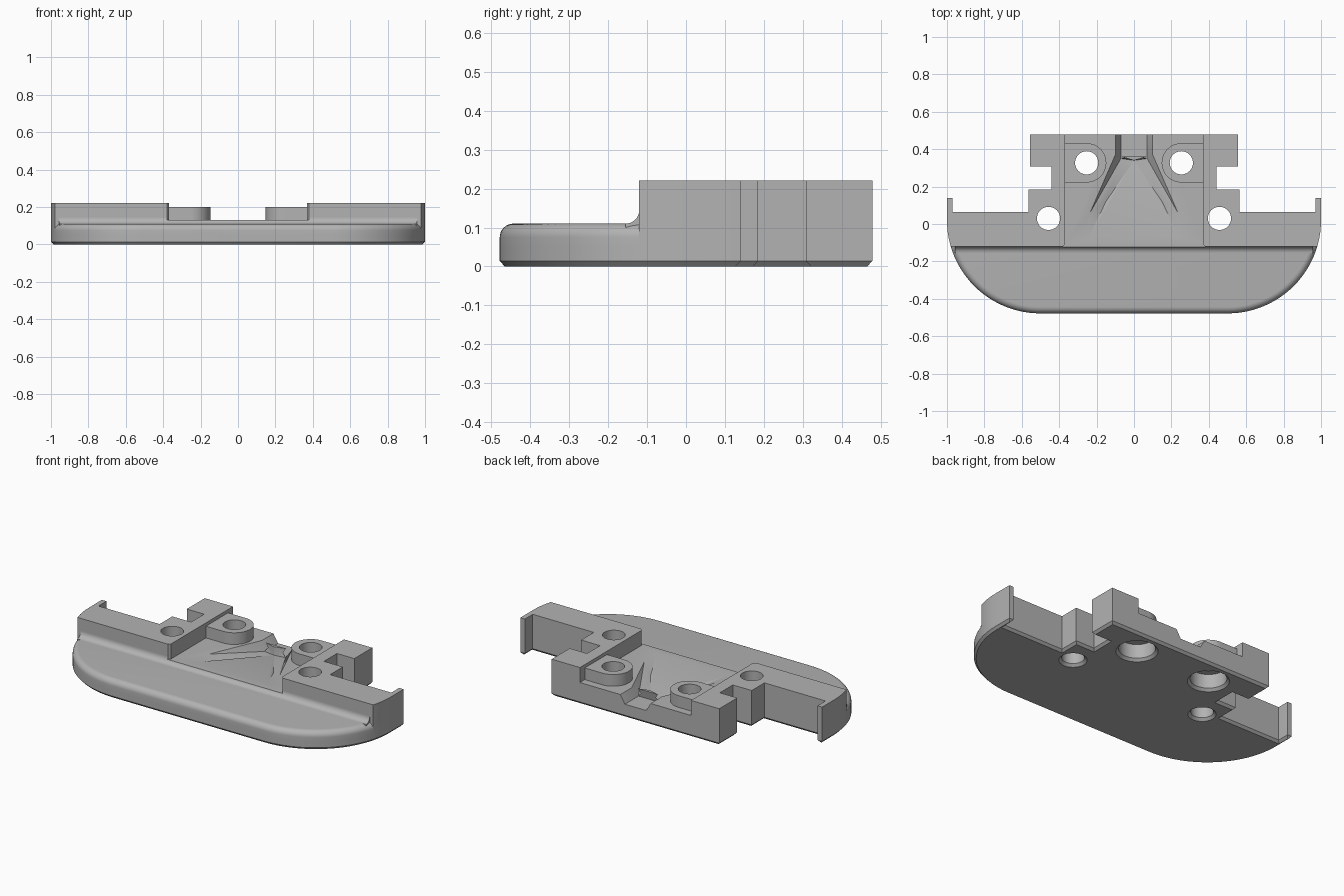
import bpy, bmesh, math
from mathutils import Vector

cube = bpy.data.objects.get("Cube")
if cube:
    bpy.data.objects.remove(cube)

grey = bpy.data.materials.new("plain_grey")
grey.use_nodes = True
grey.diffuse_color = (0.45, 0.45, 0.45, 1)
grey.node_tree.nodes["Principled BSDF"].inputs["Base Color"].default_value = (0.45, 0.45, 0.45, 1)

TOP, FLOOR, DECK, BACK, WALL = 0.22, 0.13, 0.11, 0.478, -0.12


def finish(name, bm):
    bmesh.ops.recalc_face_normals(bm, faces=bm.faces)
    mesh = bpy.data.meshes.new(name)
    bm.to_mesh(mesh)
    bm.free()
    mesh.materials.append(grey)
    obj = bpy.data.objects.new(name, mesh)
    bpy.context.collection.objects.link(obj)
    return obj


def inset(points, d):
    """Move a counter-clockwise outline inwards by d with mitred corners."""
    result = []
    for i, p in enumerate(points):
        p = Vector(p)
        a = (p - Vector(points[i - 1])).normalized()
        b = (Vector(points[(i + 1) % len(points)]) - p).normalized()
        na, nb = Vector((-a.y, a.x)), Vector((-b.y, b.x))
        result.append(p + (na + nb) * d / (1 + na.dot(nb)))
    return result


def stack(name, outline, levels):
    """Solid made of the outline repeated at (inset, height) levels."""
    bm = bmesh.new()
    rings = [[bm.verts.new((p[0], p[1], z)) for p in inset(outline, d)] for d, z in levels]
    for low, high in zip(rings, rings[1:]):
        for i in range(len(low)):
            j = (i + 1) % len(low)
            bm.faces.new((low[i], low[j], high[j], high[i]))
    bm.faces.new(rings[0][::-1])
    bm.faces.new(rings[-1])
    return finish(name, bm)


def hull(name, points):
    bm = bmesh.new()
    verts = [bm.verts.new(p) for p in points]
    out = bmesh.ops.convex_hull(bm, input=verts)
    loose = [v for v in bm.verts if not v.link_faces]
    bmesh.ops.delete(bm, geom=loose, context="VERTS")
    return finish(name, bm)


def mirrored(half):
    return half + [(-x, y) for x, y in reversed(half)]


def circle(x, y, r, start=0, end=360, n=40):
    steps = n if end - start == 360 else n + 1
    angles = [math.radians(start + (end - start) * i / n) for i in range(steps)]
    return [(x + r * math.cos(a), y + r * math.sin(a)) for a in angles]


def rect(x0, x1, y0, y1):
    return [(x0, y0), (x1, y0), (x1, y1), (x0, y1)]


def cut(obj, *cutters):
    for c in cutters:
        c.hide_render = True
        mod = obj.modifiers.new("cut", "BOOLEAN")
        mod.operation, mod.solver, mod.object = "DIFFERENCE", "EXACT", c
        graph = bpy.context.evaluated_depsgraph_get()
        mesh = bpy.data.meshes.new_from_object(obj.evaluated_get(graph))
        obj.modifiers.clear()
        obj.data = mesh


# Main body: full outline with a chamfered underside
corner = circle(0.5, 0.02, 0.498, -90, 0, 24)
corner = [(0.5 + (x - 0.5) / 0.996, y) for x, y in corner]
half = corner + [(1, 0.14), (0.97, 0.14), (0.97, 0.065), (0.565, 0.065), (0.565, 0.185),
                 (0.44, 0.185), (0.44, 0.308), (0.555, 0.308), (0.555, BACK)]
body = stack("main_body", mirrored(half), [(0.013, 0), (0, 0.014), (0, TOP)])

helpers = [
    stack("front_cutter", rect(-1.2, 1.2, -0.7, WALL), [(0, 0.05), (0, 0.4)]),
    stack("centre_cutter", mirrored([(0.38, -0.2), (0.38, WALL), (0.368, WALL + 0.014), (0.368, 0.7)]),
          [(0, FLOOR), (0, 0.41)]),
]

# Forked channel in the centre floor
LOW, AIR = 0.08, 0.18
channel = [(s * x, y, z) for s in (-1, 1) for x, y, z in (
    (0.07, 0.35, LOW), (0.07, 0.6, LOW), (0.1, 0.37, FLOOR), (0.1, 0.6, FLOOR),
    (0.1, 0.37, AIR), (0.1, 0.6, AIR))]
helpers.append(hull("channel_cutter", channel))
apex, tip = (0, 0.34), (0.24, -0.07)
ramp = [(*apex, LOW), (*apex, AIR)] + [(s * tip[0], tip[1], z) for s in (-1, 1) for z in (FLOOR, AIR)]
helpers.append(hull("ramp_cutter", ramp))
for s in (-1, 1):
    branch = [(*apex, LOW), (0.07, 0.35, LOW), (0.15, 0.12, 0.096)]
    for x, y in ((0.1, 0.37), (0.235, 0.06), tip):
        branch += [(x, y, FLOOR), (x, y, AIR)]
    branch.append((*apex, AIR))
    helpers.append(hull("branch_cutter", [(s * x, y, z) for x, y, z in branch]))

# Screw holes, chamfered below; the inner pair are counterbored
bore = 0.062
for s in (-1, 1):
    for name, x, y, r, top in (("outer_hole", 0.457, 0.03, bore, 0.43),
                               ("inner_hole", 0.253, 0.327, bore, 0.43),
                               ("counterbore", 0.253, 0.327, 0.1, 0.1)):
        helpers.append(stack(name, circle(s * x, y, r),
                             [(-0.025, -0.01), (0, 0.015), (0, top)]))
cut(body, *helpers)
parts = [body]

# Raised screw bosses
for s, side in ((1, "left"), (-1, "right")):
    shape = circle(0.253, 0.327, 0.105, 90, 270, 24) + [(0.39, 0.222), (0.39, 0.432)]
    if s < 0:
        shape = [(-x, y) for x, y in reversed(shape)]
    boss = stack(side + "_boss", shape, [(0, 0.115), (0, 0.2)])
    cut(boss, *[h for h in helpers if h.name.startswith("inner_hole")])
    parts.append(boss)

# Front deck with a rounded upper rim
R = 0.035
rim = [(R * (1 - math.cos(a)), DECK - R + R * math.sin(a))
       for a in (math.radians(90 * i / 8) for i in range(9))]
parts.append(stack("front_deck", mirrored([p for p in corner if p[1] < -0.04]), [(0, 0.05)] + rim))

# Concave fillet between deck and upright walls
for name, x0, x1, limit in (("left_fillet", 0.38, 0.957, 1), ("right_fillet", -0.957, -0.38, 1),
                            ("centre_fillet", -0.38, 0.38, FLOOR)):
    arc = [(WALL - R + R * math.sin(a), DECK + R * (1 - math.cos(a)))
           for a in (math.radians(90 * i / 10) for i in range(11))]
    arc = [p for p in arc if p[1] <= limit]
    if limit < 1:
        arc.append((WALL - 0.0035, FLOOR))
        arc.append((WALL + 0.005, FLOOR))
    else:
        arc.append((WALL + 0.005, arc[-1][1]))
    profile = arc + [(WALL + 0.005, 0.1), (WALL - R, 0.1)]
    bm = bmesh.new()
    face = bm.faces.new([bm.verts.new((x0, y, z)) for y, z in profile])
    grown = bmesh.ops.extrude_face_region(bm, geom=[face])["geom"]
    bmesh.ops.translate(bm, vec=(x1 - x0, 0, 0),
                        verts=[v for v in grown if isinstance(v, bmesh.types.BMVert)])
    if not any(f.normal.x and f is face for f in bm.faces) and face.is_valid:
        face.normal_update()
    parts.append(finish(name, bm))

for h in helpers:
    bpy.data.objects.remove(h)

# Smooth the curved surfaces, keep edges crisp
bpy.ops.object.select_all(action="DESELECT")
for p in parts:
    p.select_set(True)
bpy.context.view_layer.objects.active = body
bpy.ops.object.shade_smooth_by_angle(angle=math.radians(30))
